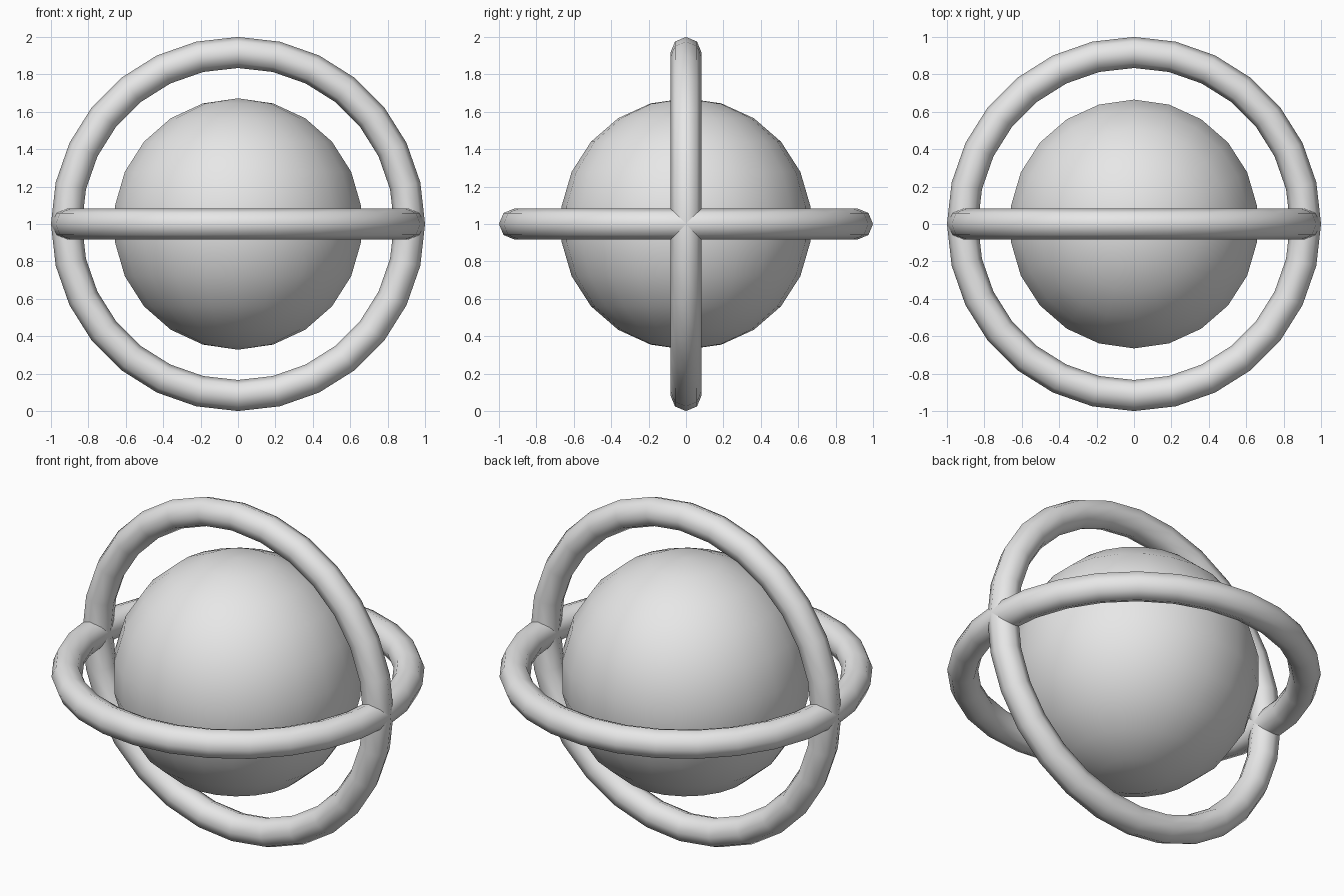
import bpy
import math

if "Cube" in bpy.data.objects:
    bpy.data.objects.remove(bpy.data.objects["Cube"])

CENTRE = (0, 0, 1)

grey = bpy.data.materials.new("plain grey")
grey.diffuse_color = (0.8, 0.8, 0.8, 1)
grey.use_nodes = True
grey.node_tree.nodes["Principled BSDF"].inputs["Base Color"].default_value = grey.diffuse_color


def finish(name):
    obj = bpy.context.object
    obj.name = name
    obj.data.materials.clear()
    obj.data.materials.append(grey)
    bpy.ops.object.shade_smooth()
    return obj


# Central ball
bpy.ops.mesh.primitive_uv_sphere_add(segments=22, ring_count=11, radius=0.672, location=CENTRE)
finish("central_ball")

# Two crossing rings, one flat and one upright
for name, tilt in (("flat_ring", 0), ("upright_ring", math.pi / 2)):
    bpy.ops.mesh.primitive_torus_add(major_segments=28, minor_segments=8,
                                     major_radius=0.917, minor_radius=0.083,
                                     location=CENTRE, rotation=(tilt, 0, 0))
    finish(name)
